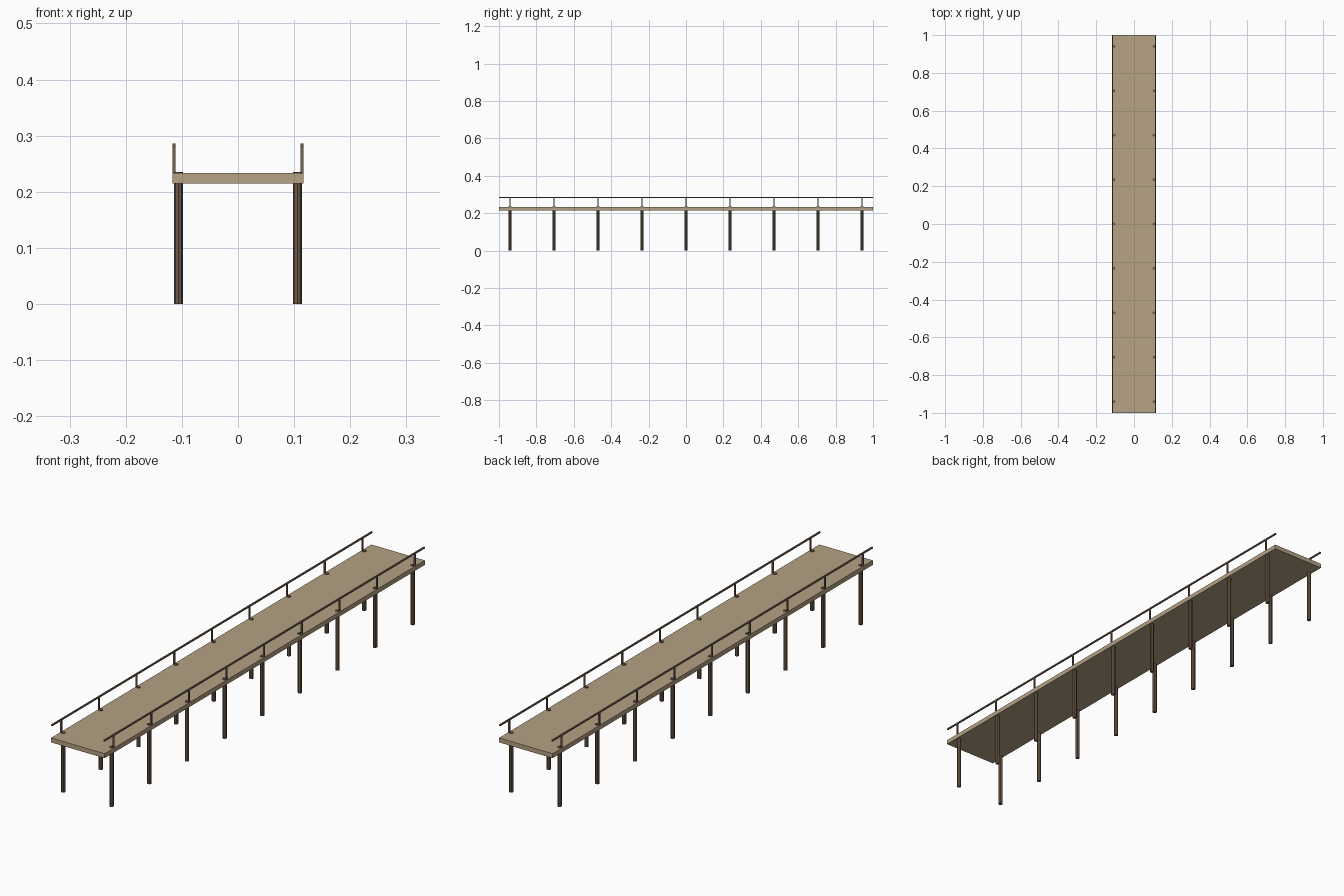
import bpy

if "Cube" in bpy.data.objects:
    bpy.data.objects.remove(bpy.data.objects["Cube"])

HALF_LEN, HALF_W = 1.0, 0.117
DECK_LOW, DECK_TOP = 0.215, 0.233
PILE_X, PILE_R, PILE_TOP = 0.106, 0.008, 0.2355
RAIL_X, RAIL_T, RAIL_TOP = 0.1142, 0.0056, 0.286
STATIONS = [i * 0.235 for i in range(-4, 5)]


def material(name, color):
    m = bpy.data.materials.new(name)
    m.diffuse_color = (*color, 1)
    m.use_nodes = True
    m.node_tree.nodes["Principled BSDF"].inputs["Base Color"].default_value = m.diffuse_color
    return m


deck_wood = material("deck_wood", (0.46, 0.36, 0.23))
pile_wood = material("pile_wood", (0.16, 0.105, 0.07))
rail_wood = material("rail_wood", (0.19, 0.13, 0.09))


def box(name, lo, hi, mat):
    center = [(a + b) / 2 for a, b in zip(lo, hi)]
    bpy.ops.mesh.primitive_cube_add(size=1, location=center)
    ob = bpy.context.object
    ob.name = name
    ob.scale = [b - a for a, b in zip(lo, hi)]
    bpy.ops.object.transform_apply(location=False, rotation=False, scale=True)
    ob.data.materials.append(mat)
    return ob


# Deck slab
box("deck", (-HALF_W, -HALF_LEN, DECK_LOW), (HALF_W, HALF_LEN, DECK_TOP), deck_wood)

for side, label in ((-1, "left"), (1, "right")):
    x = side * RAIL_X
    h = RAIL_T / 2
    # Handrail along the whole edge
    box(f"{label}_handrail", (x - h, -HALF_LEN, RAIL_TOP - RAIL_T),
        (x + h, HALF_LEN, RAIL_TOP), rail_wood)
    for i, y in enumerate(STATIONS, 1):
        # Round pile, its head just showing through the deck
        bpy.ops.mesh.primitive_cylinder_add(
            vertices=8, radius=PILE_R, depth=PILE_TOP,
            location=(side * PILE_X, y, PILE_TOP / 2))
        pile = bpy.context.object
        pile.name = f"{label}_pile_{i}"
        pile.data.materials.append(pile_wood)
        # Slim railing post
        box(f"{label}_rail_post_{i}", (x - h, y - h, DECK_TOP - 0.002),
            (x + h, y + h, RAIL_TOP - RAIL_T), rail_wood)
